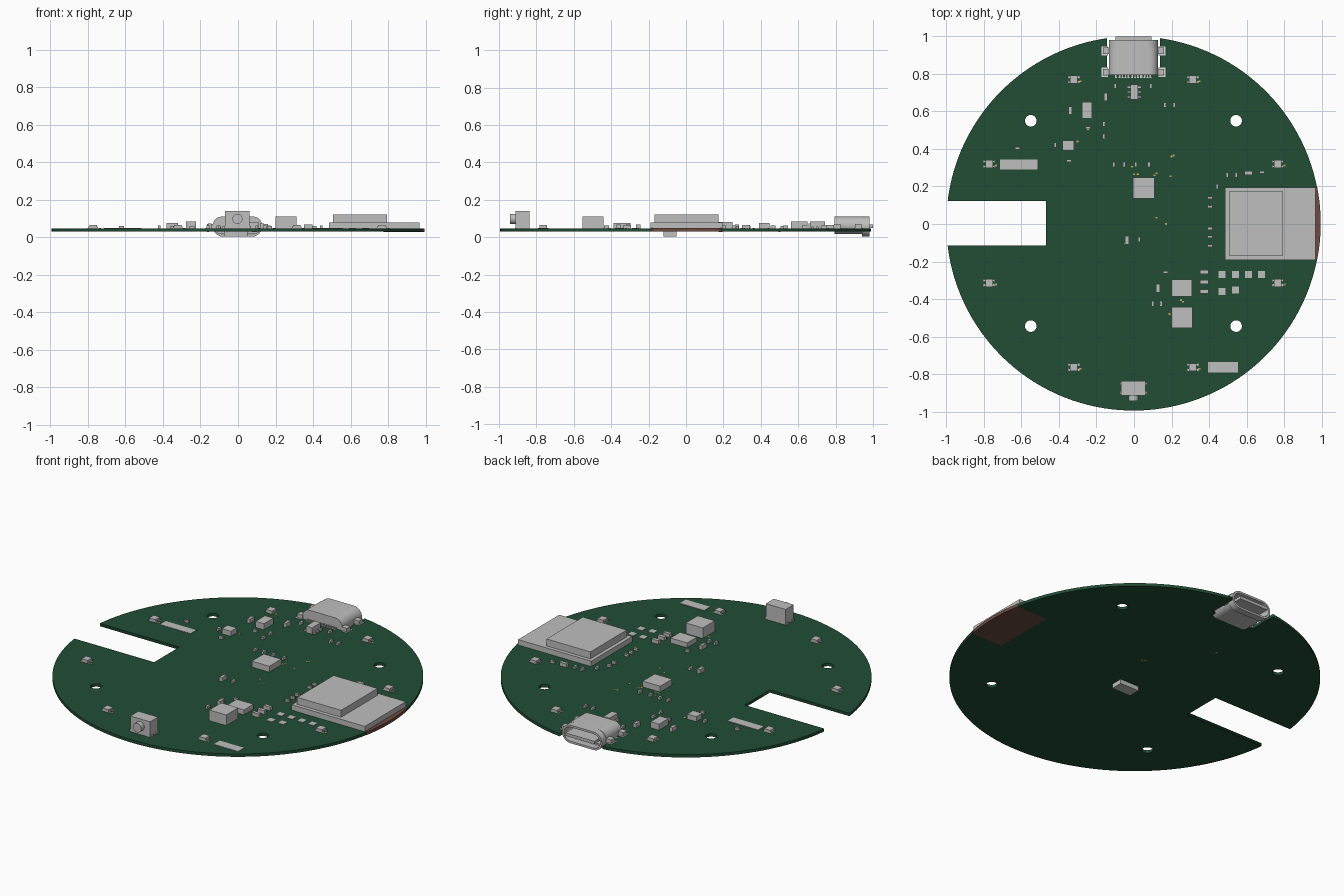
import bpy, bmesh, math
from mathutils import Matrix

if "Cube" in bpy.data.objects:
    bpy.data.objects.remove(bpy.data.objects["Cube"])

TOP, BOT = 0.047, 0.03          # board faces
CX, CY, R = -0.003, 0.003, 0.997


def material(name, col):
    m = bpy.data.materials.new(name)
    m.diffuse_color = (*col, 1)
    m.use_nodes = True
    m.node_tree.nodes["Principled BSDF"].inputs["Base Color"].default_value = m.diffuse_color
    return m


GREEN = material("board_green", (0.015, 0.074, 0.036))
GREY = material("component_grey", (0.52, 0.52, 0.52))
BROWN = material("bare_board_brown", (0.15, 0.07, 0.05))
GOLD = material("gold_pad", (0.60, 0.40, 0.08))
PALE = material("pale_solder", (0.72, 0.72, 0.70))


def boxes(name, items, mat):
    """One object from (x, y, width, depth, z0, z1) boxes."""
    bm = bmesh.new()
    for x, y, w, d, z0, z1 in items:
        mx = Matrix.Translation((x, y, (z0 + z1) / 2)) @ Matrix.Diagonal((w, d, z1 - z0, 1))
        bmesh.ops.create_cube(bm, size=1, matrix=mx)
    me = bpy.data.meshes.new(name)
    bm.to_mesh(me)
    bm.free()
    me.materials.append(mat)
    ob = bpy.data.objects.new(name, me)
    bpy.context.collection.objects.link(ob)
    return ob


def slab(name, loops, z0, z1, mat):
    """Flat outline with holes, extruded from z0 to z1."""
    cu = bpy.data.curves.new(name, 'CURVE')
    cu.dimensions = '2D'
    cu.fill_mode = 'BOTH'
    cu.extrude = (z1 - z0) / 2
    for pts in loops:
        sp = cu.splines.new('POLY')
        sp.points.add(len(pts) - 1)
        for p, (x, y) in zip(sp.points, pts):
            p.co = (x, y, 0, 1)
        sp.use_cyclic_u = True
    tmp = bpy.data.objects.new(name + "_curve", cu)
    bpy.context.collection.objects.link(tmp)
    bpy.context.view_layer.update()
    me = bpy.data.meshes.new_from_object(tmp.evaluated_get(bpy.context.evaluated_depsgraph_get()))
    bpy.data.objects.remove(tmp)
    me.transform(Matrix.Translation((0, 0, (z0 + z1) / 2)))
    me.materials.clear()
    me.materials.append(mat)
    ob = bpy.data.objects.new(name, me)
    bpy.context.collection.objects.link(ob)
    return ob


def arc(cx, cy, r, a0, a1, n):
    return [(cx + r * math.cos(a0 + (a1 - a0) * i / n),
             cy + r * math.sin(a0 + (a1 - a0) * i / n)) for i in range(n + 1)]


# Board: disc with side slot, connector notch and four screw holes
NL, NR, NY = -0.145, 0.138, 0.82
SX, S0, S1 = -0.47, -0.115, 0.122
a_notch_l = math.acos((NL - CX) / R)
a_notch_r = math.acos((NR - CX) / R)
a_slot_t = math.pi - math.asin((S1 - CY) / R)
a_slot_b = math.pi - math.asin((S0 - CY) / R)
outline = (arc(CX, CY, R, a_notch_l, a_slot_t, 40) + [(SX, S1), (SX, S0)]
           + arc(CX, CY, R, a_slot_b, a_notch_r + 2 * math.pi, 100) + [(NR, NY), (NL, NY)])
holes = [arc(CX + sx * 0.547, CY + sy * 0.547, 0.031, 0, 2 * math.pi * 23 / 24, 23)
         for sx in (-1, 1) for sy in (-1, 1)]
slab("circuit_board", [outline] + holes, BOT, TOP, GREEN)

# Bare antenna zone at the right edge
a = math.asin(0.19 / R)
slab("antenna_zone", [[(0.775, 0.193), (0.775, -0.187)] + arc(CX, CY, R + 0.0008, -a, a, 14)],
     BOT - 0.0008, TOP + 0.0008, BROWN)

# Radio module with metal can
boxes("radio_module_base", [(0.726, 0.002, 0.48, 0.385, TOP, 0.079)], GREY)
boxes("radio_module_can", [(0.651, 0.002, 0.288, 0.341, 0.079, 0.12)], GREY)


# Port: hollow rounded shell, lip, rear wall, tongue, legs and pins
def stadium(cx, cz, hw, hh):
    return (arc(cx + hw - hh, cz, hh, -math.pi / 2, math.pi / 2, 12)
            + arc(cx - hw + hh, cz, hh, math.pi / 2, 3 * math.pi / 2, 12))


def shell(name, z0, z1, y0, y1, wall):
    cz, hh = (z0 + z1) / 2, (z1 - z0) / 2
    loops = [stadium(-0.003, cz, 0.131, hh)]
    if wall:
        loops.append(stadium(-0.003, cz, 0.131 - wall, hh - wall))
    ob = slab(name, loops, -y1, -y0, GREY)
    ob.data.transform(Matrix.Rotation(math.pi / 2, 4, 'X'))
    return ob


for args in (("port_shell", 0.016, 0.11, 0.80, 0.94, 0.010),
             ("port_lip", 0.003, 0.11, 0.94, 0.98, 0.012),
             ("port_rear_wall", 0.016, 0.11, 0.795, 0.81, 0)):
    ob = shell(*args)
    bpy.context.view_layer.objects.active = ob
    ob.select_set(True)
    bpy.ops.object.shade_smooth_by_angle(angle=math.radians(30))
    ob.select_set(False)
boxes("port_tongue", [(-0.003, 0.9, 0.19, 0.2, 0.05, 0.067)], GREY)
boxes("port_legs", [(-0.003 + s * 0.145, y, 0.036, 0.035, 0.035, 0.07)
                    for s in (-1, 1) for y in (0.922, 0.808)], GREY)
boxes("port_leg_pads", [(-0.003 + s * 0.152, y, 0.035, 0.05, TOP, TOP + 0.002)
                        for s in (-1, 1) for y in (0.922, 0.808)], PALE)
boxes("port_pins", [(-0.095 + i * 0.0167, 0.797, 0.009, 0.03, TOP, 0.056) for i in range(12)], GREY)
boxes("port_pin_pads", [(-0.095 + i * 0.0167, 0.788, 0.011, 0.02, TOP, TOP + 0.002)
                        for i in range(12)], PALE)

# Side push button
boxes("button_body", [(-0.003, -0.875, 0.13, 0.075, TOP, 0.14)], GREY)
boxes("button_feet", [(-0.003 + s * 0.066, -0.875 + t * 0.025, 0.012, 0.018, TOP, 0.06)
                      for s in (-1, 1) for t in (-1, 1)], GREY)
bpy.ops.mesh.primitive_cylinder_add(vertices=24, radius=0.027, depth=0.04,
                                    location=(-0.003, -0.922, 0.098), rotation=(math.pi / 2, 0, 0))
plunger = bpy.context.object
plunger.name = "button_plunger"
plunger.data.materials.append(GREY)
bpy.ops.object.shade_smooth_by_angle(angle=math.radians(30))

# Larger packages: x, y, width, depth, top height
for name, x, y, w, d, h in (("main_processor", 0.053, 0.192, 0.115, 0.112, 0.082),
                            ("power_regulator", 0.255, -0.342, 0.11, 0.09, 0.076),
                            ("power_inductor", 0.255, -0.498, 0.112, 0.112, 0.11),
                            ("charge_chip", -0.25, 0.605, 0.055, 0.088, 0.083),
                            ("small_sensor", -0.35, 0.418, 0.06, 0.055, 0.077),
                            ("protection_chip", 0.002, 0.703, 0.04, 0.08, 0.085)):
    boxes(name, [(x, y, w, d, TOP, h)], GREY)
boxes("protection_chip_legs", [(0.002 + s * 0.028, 0.703 + t * 0.026, 0.02, 0.012, TOP, 0.058)
                               for s in (-1, 1) for t in (-1, 0, 1)], GREY)
boxes("underside_chip", [(-0.012, -0.086, 0.125, 0.07, 0.004, BOT)], GREY)

# Eight ring lights with corner contacts
lights = [(CX + sx * p, CY + sy * q) for p, q in ((0.317, 0.766), (0.769, 0.317))
          for sx in (-1, 1) for sy in (-1, 1)]
boxes("ring_lights", [(x, y, 0.04, 0.042, TOP, 0.066) for x, y in lights], GREY)
corners = [(x + s * 0.021, y + t * 0.013, s) for x, y in lights for s in (-1, 1) for t in (-1, 1)]
boxes("ring_light_contacts", [(x, y, 0.008, 0.011, TOP, 0.056) for x, y, s in corners], GREY)
boxes("ring_light_pads", [(x + s * 0.004, y, 0.008, 0.012, TOP, TOP + 0.002)
                          for x, y, s in corners], PALE)

# Flat plates and test pads
boxes("label_plates", [(-0.615, 0.318, 0.20, 0.053, TOP, 0.05),
                       (0.475, -0.763, 0.16, 0.056, TOP, 0.05)], GREY)
boxes("test_pads", [(x, y, 0.037, 0.037, TOP, 0.05) for x, y in
                    ((0.47, -0.27), (0.54, -0.27), (0.61, -0.27), (0.68, -0.27),
                     (0.47, -0.36), (0.54, -0.352))], GREY)


# Tiny two-terminal chips: end caps plus a slightly slimmer middle
def chips(name, places, w, d, h):
    parts = []
    for x, y in places:
        parts.append((x, y, w * 0.97, d * 0.97, TOP, TOP + h * 0.95))
        for s in (-1, 1):
            if w > d:
                parts.append((x + s * w * 0.38, y, w * 0.24, d, TOP, TOP + h))
            else:
                parts.append((x, y + s * d * 0.38, w, d * 0.24, TOP, TOP + h))
    boxes(name, parts, GREY)


chips("upright_capacitors", [(-0.107, 0.318), (-0.053, 0.318), (0.01, 0.318), (0.08, 0.318),
                             (-0.16, 0.532), (-0.16, 0.466), (0.497, 0.26), (0.545, 0.26),
                             (0.165, 0.635), (0.215, 0.635), (-0.10, 0.735), (0.09, 0.735),
                             (0.1, -0.425), (0.144, -0.425), (0.443, 0.2), (0.027, -0.083),
                             (-0.42, 0.42)], 0.014, 0.027, 0.015)
chips("flat_capacitors", [(0.406, 0.14), (0.406, 0.093), (0.406, -0.024), (0.406, -0.067),
                          (0.406, -0.115), (-0.347, 0.337), (-0.62, 0.403), (-0.245, 0.513),
                          (0.683, 0.275), (0.168, -0.257)], 0.027, 0.014, 0.013)
chips("upright_large_capacitors", [(-0.34, 0.605), (-0.15, 0.676), (0.128, -0.342),
                                   (-0.037, -0.087)], 0.02, 0.044, 0.025)
chips("flat_large_capacitors", [(0.374, -0.255), (0.374, -0.309), (0.374, -0.36),
                                (0.61, 0.272)], 0.045, 0.022, 0.022)

# Scattered gold contacts on top, a few below
dots = [(0.2, 0.36), (0.21, 0.365), (0.195, 0.255), (0.12, 0.27), (0.11, 0.26), (0.08, 0.31),
        (-0.01, 0.305), (0.02, 0.265), (0.0, 0.265), (0.17, 0.0), (0.12, 0.033), (0.19, -0.48),
        (0.25, -0.405), (0.26, -0.415), (-0.045, -0.105), (-0.245, 0.505), (-0.30, 0.44),
        (-0.06, -0.91), (0.05, -0.91)]
dots += [(x + 0.036, y - 0.008) for x, y in lights]
boxes("gold_contacts", [(x, y, 0.011, 0.009, TOP, TOP + 0.001) for x, y in dots], GOLD)
boxes("underside_gold_contacts", [(x, y, 0.012, 0.012, BOT - 0.001, BOT)
                                  for x, y in ((0.08, 0.19), (0.095, 0.18), (-0.16, 0.5))], GOLD)
